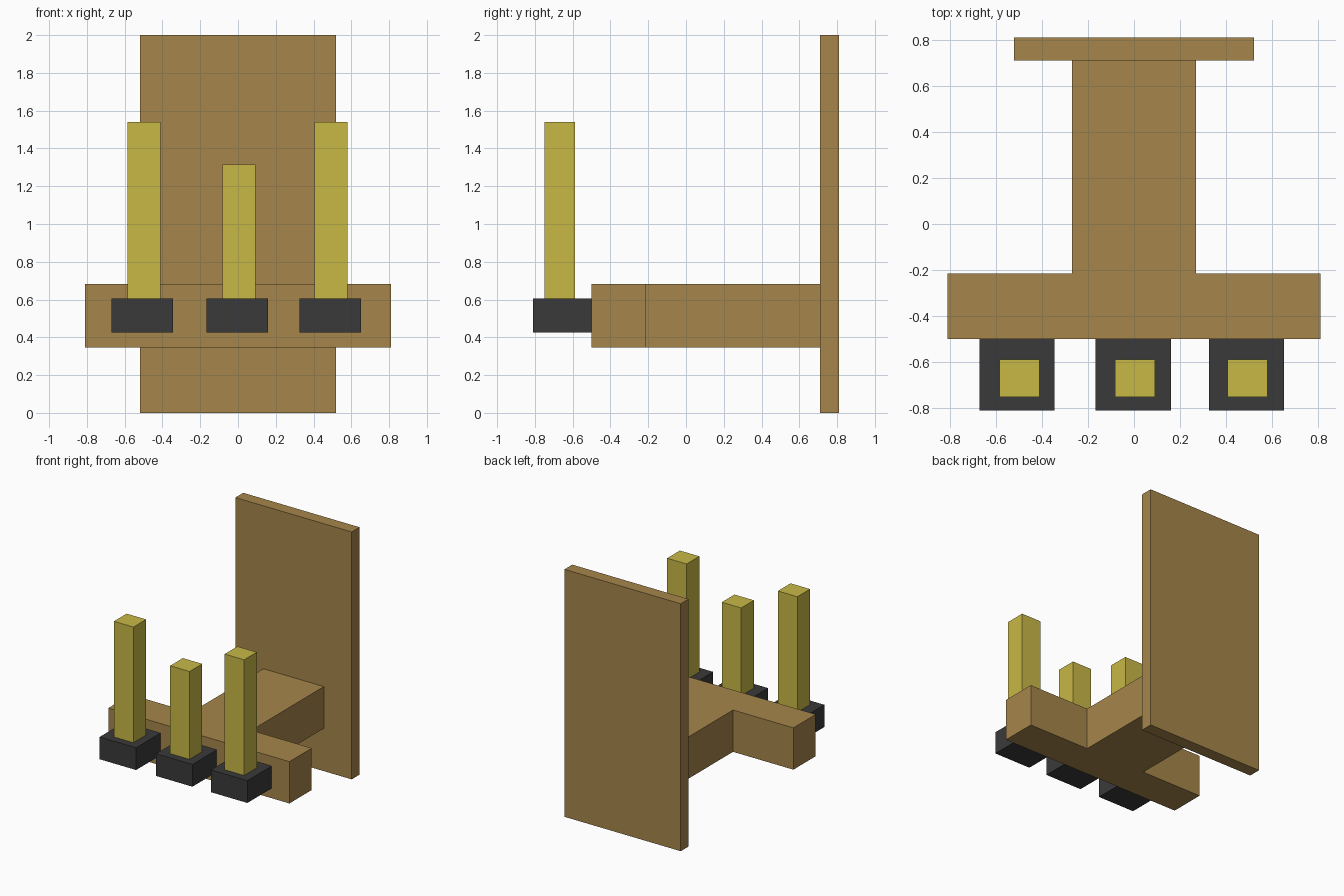
import bpy
import bmesh

cube = bpy.data.objects.get("Cube")
if cube:
    bpy.data.objects.remove(cube, do_unlink=True)


def make_material(name, rgb):
    mat = bpy.data.materials.new(name)
    mat.use_nodes = True
    mat.diffuse_color = (*rgb, 1)
    mat.node_tree.nodes["Principled BSDF"].inputs["Base Color"].default_value = (*rgb, 1)
    return mat


def prism(name, outline, bottom, top, mat):
    """Extrude a counter-clockwise outline in x and y from bottom to top."""
    bm = bmesh.new()
    face = bm.faces.new([bm.verts.new((x, y, bottom)) for x, y in outline])
    result = bmesh.ops.extrude_face_region(bm, geom=[face])
    raised = [v for v in result["geom"] if isinstance(v, bmesh.types.BMVert)]
    bmesh.ops.translate(bm, verts=raised, vec=(0, 0, top - bottom))
    bmesh.ops.recalc_face_normals(bm, faces=bm.faces)
    mesh = bpy.data.meshes.new(name)
    bm.to_mesh(mesh)
    bm.free()
    mesh.materials.append(mat)
    obj = bpy.data.objects.new(name, mesh)
    bpy.context.collection.objects.link(obj)
    return obj


def box(name, x, y, z, mat):
    outline = [(x[0], y[0]), (x[1], y[0]), (x[1], y[1]), (x[0], y[1])]
    return prism(name, outline, z[0], z[1], mat)


wood = make_material("brown wood", (0.381, 0.238, 0.070))
wax = make_material("yellow wax", (0.578, 0.479, 0.061))
iron = make_material("dark iron", (0.042, 0.042, 0.042))

# Wall plate
box("wall_plate", (-0.52, 0.52), (0.71, 0.81), (0, 2), wood)

# T-shaped bracket: arm and crossbar in one piece
half = [(0.81, -0.50), (0.81, -0.215), (0.27, -0.215), (0.27, 0.71)]
outline = half + [(-x, y) for x, y in reversed(half)]
prism("bracket", outline, 0.345, 0.683, wood)

# Holders and candles, the middle candle shorter
for side, cup_x, candle_x, top in (
    ("right", -0.507, -0.497, 1.54),
    ("middle", -0.003, 0.005, 1.315),
    ("left", 0.488, 0.493, 1.54),
):
    box(side + "_holder", (cup_x - 0.163, cup_x + 0.163), (-0.81, -0.50), (0.425, 0.605), iron)
    box(side + "_candle", (candle_x - 0.087, candle_x + 0.087), (-0.75, -0.588), (0.605, top), wax)
